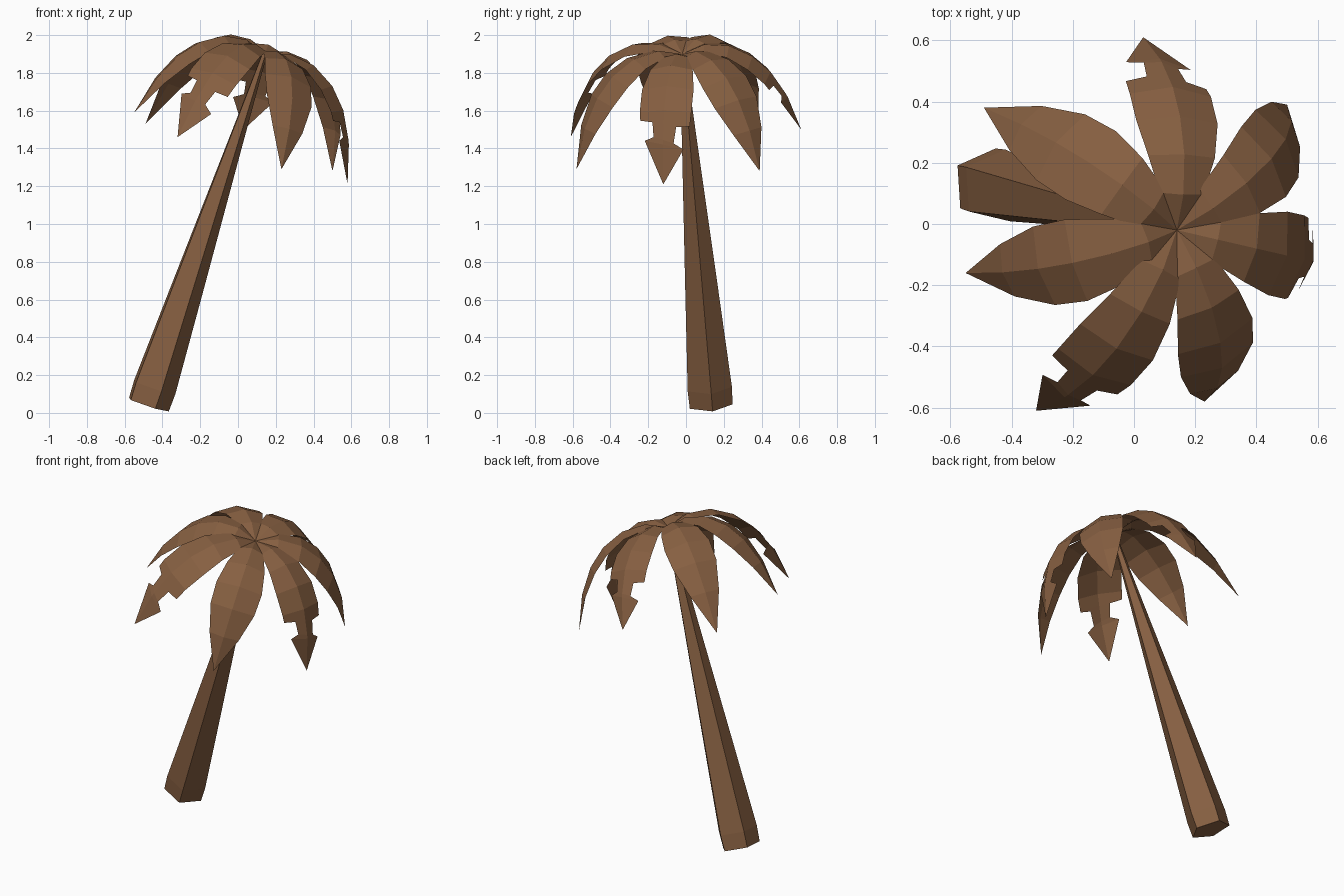
import bpy, bmesh, math
from mathutils import Vector

cube = bpy.data.objects.get("Cube")
if cube:
    bpy.data.objects.remove(cube, do_unlink=True)

bark = bpy.data.materials.new("warm brown")
bark.use_nodes = True
color = (0.24, 0.115, 0.053, 1)
bark.diffuse_color = color
bark.node_tree.nodes["Principled BSDF"].inputs["Base Color"].default_value = color

FOOT = Vector((-0.48, 0.13, 0.045))
HUB = Vector((0.14, -0.02, 1.9))
AXIS = HUB - FOOT
LEAN = Vector((0, 0, 1)).rotation_difference(AXIS)


def finish(bm, name, origin):
    """Tilt the mesh with the leaning trunk and make an object of it."""
    for v in bm.verts:
        v.co = LEAN @ v.co + origin
    mesh = bpy.data.meshes.new(name)
    bm.to_mesh(mesh)
    bm.free()
    mesh.materials.append(bark)
    obj = bpy.data.objects.new(name, mesh)
    bpy.context.collection.objects.link(obj)


# Trunk: five-sided tapering column
bm = bmesh.new()
SIDES = 5
rings = []
for along, radius in [(0, 0.12), (0.05, 0.124), (0.33, 0.092), (0.72, 0.046), (1, 0.014)]:
    ring = []
    for i in range(SIDES):
        a = math.tau * i / SIDES + 0.08
        ring.append(bm.verts.new((radius * math.cos(a), radius * math.sin(a),
                                  along * AXIS.length)))
    rings.append(ring)
for low, high in zip(rings, rings[1:]):
    for i in range(SIDES):
        j = (i + 1) % SIDES
        bm.faces.new((low[i], low[j], high[j], high[i]))
bm.faces.new(rings[0][::-1])
bm.faces.new(rings[-1])
finish(bm, "trunk", FOOT)

# Arch of a frond: fraction of the reach, height
ARCH = [(0, 0), (0.2, 0.045), (0.42, 0.03), (0.62, -0.04),
        (0.77, -0.14), (0.9, -0.29), (1, -0.5)]
# Outline: fraction of the reach, half width
WHOLE = [(0.2, 0.075), (0.42, 0.115), (0.62, 0.14), (0.77, 0.135), (0.9, 0.09)]
TORN = WHOLE[:3] + [(0.77, 0.14), (0.82, 0.135), (0.825, 0.065),
                    (0.89, 0.055), (0.905, 0.105)]


def arch_height(t):
    for (t0, h0), (t1, h1) in zip(ARCH, ARCH[1:]):
        if t <= t1:
            return h0 + (h1 - h0) * (t - t0) / (t1 - t0)
    return ARCH[-1][1]


def frond(name, tip, outline):
    """Folded leaf arching from the hub to the tip."""
    local = LEAN.inverted() @ (Vector(tip) - HUB)
    reach = math.hypot(local.x, local.y)
    drop = local.z / ARCH[-1][1]
    out = Vector((local.x, local.y, 0)).normalized()
    across = Vector((-out.y, out.x, 0))

    def rib(t):
        h = arch_height(t)
        return out * t * reach + Vector((0, 0, h * (drop if h < 0 else 1)))

    bm = bmesh.new()
    start = bm.verts.new((0, 0, 0))
    end = bm.verts.new(rib(1))
    spine = [bm.verts.new(rib(t)) for t, w in outline]
    for side in (1, -1):
        edge = []
        for t, w in outline:
            tangent = (rib(min(t + 0.03, 1)) - rib(t - 0.03)).normalized()
            under = across.cross(tangent)
            if under.z > 0:
                under = -under
            # tears sit a little further out on one side
            shift = side * 0.012 if outline is TORN and t > 0.8 else 0
            edge.append(bm.verts.new(rib(t + shift) + across * side * w + under * w * 0.25))
        strips = [(start, spine[0], edge[0]), (spine[-1], end, edge[-1])]
        for i in range(len(outline) - 1):
            strips.append((spine[i], spine[i + 1], edge[i + 1], edge[i]))
        for verts in strips:
            bm.faces.new(verts if side < 0 else verts[::-1])
    bmesh.ops.recalc_face_normals(bm, faces=bm.faces[:])
    if sum(f.normal.z * f.calc_area() for f in bm.faces) < 0:
        bmesh.ops.reverse_faces(bm, faces=bm.faces[:])
    finish(bm, name, HUB)


# Crown: seven fronds, some with torn ends
frond("frond_left", (0.58, -0.12, 1.21), TORN)
frond("frond_back_left", (0.5, 0.39, 1.28), WHOLE)
frond("frond_back", (0.03, 0.61, 1.5), TORN)
frond("frond_back_right", (-0.49, 0.38, 1.53), WHOLE)
frond("frond_right", (-0.55, -0.16, 1.59), WHOLE)
frond("frond_front_right", (-0.32, -0.61, 1.46), TORN)
frond("frond_front", (0.23, -0.58, 1.29), WHOLE)
